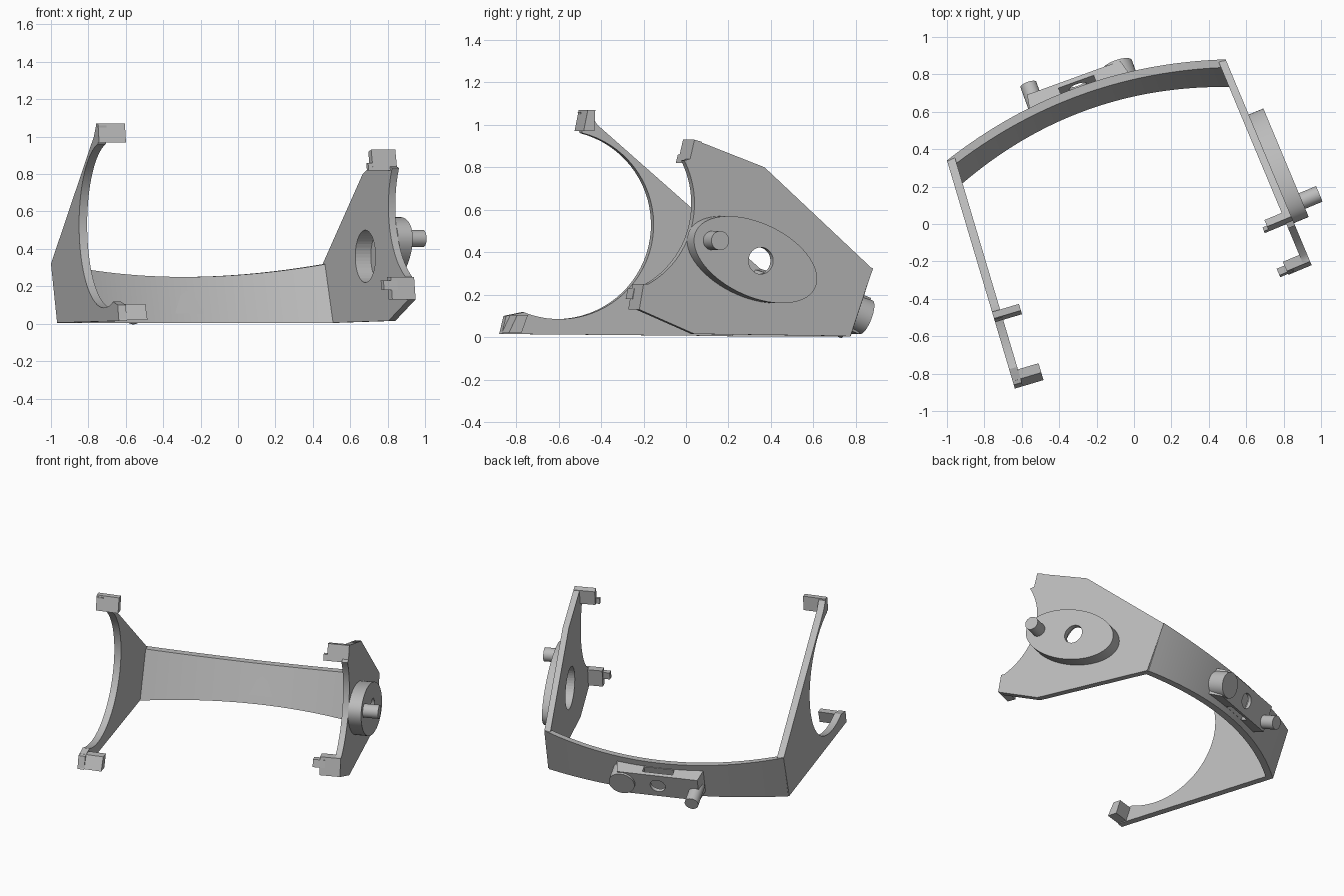
import bpy, bmesh, math
from mathutils import Vector

if "Cube" in bpy.data.objects:
    bpy.data.objects.remove(bpy.data.objects["Cube"])

grey = bpy.data.materials.new("plain_grey")
grey.diffuse_color = (0.5, 0.5, 0.5, 1)
grey.use_nodes = True
grey.node_tree.nodes["Principled BSDF"].inputs["Base Color"].default_value = grey.diffuse_color


def loft(name, rings, closed=False):
    """Solid from equal-length rings of points, capped at both ends."""
    bm = bmesh.new()
    vs = [[bm.verts.new(p) for p in r] for r in rings]
    n = len(vs[0])
    for a, b in zip(vs, vs[1:]):
        for i in range(n):
            j = (i + 1) % n
            bm.faces.new((a[i], a[j], b[j], b[i]))
    bm.faces.new(vs[0])
    bm.faces.new(vs[-1])
    bmesh.ops.recalc_face_normals(bm, faces=bm.faces[:])
    me = bpy.data.meshes.new(name)
    bm.to_mesh(me)
    bm.free()
    ob = bpy.data.objects.new(name, me)
    bpy.context.collection.objects.link(ob)
    me.materials.append(grey)
    return ob


def smooth(ob):
    bpy.ops.object.select_all(action='DESELECT')
    ob.select_set(True)
    bpy.context.view_layer.objects.active = ob
    bpy.ops.object.shade_smooth_by_angle(angle=math.radians(30))


def cut(ob, cutter):
    m = ob.modifiers.new("cut", 'BOOLEAN')
    m.operation = 'DIFFERENCE'
    m.solver = 'EXACT'
    m.object = cutter
    cutter.hide_render = True
    cutter.hide_set(True)


def rod(name, a, b, r, n=40):
    a, b = Vector(a), Vector(b)
    w = (b - a).normalized()
    u = w.orthogonal().normalized()
    v = w.cross(u)
    ring = [r * (math.cos(t) * u + math.sin(t) * v)
            for t in (2 * math.pi * i / n for i in range(n))]
    return loft(name, [[p + q for q in ring] for p in (a, b)])


class Arm:
    """Vertical side plane through a rear corner; k is dx per -dy, side is the x sign."""
    def __init__(self, corner, k, side):
        self.c, self.k = corner, k
        self.inward = Vector((-side, -side * k * side, 0)).normalized()

    def at(self, y, z, d=0):
        return Vector((self.c[0] + (self.c[1] - y) * self.k, y, z)) + self.inward * d

    def slab(self, name, prof, a, b):
        return loft(name, [[self.at(y, z, d) for y, z in prof] for d in (a, b)])


left = Arm((-1.0, 0.34), 0.2975, -1)
left.inward = Vector((1, 0.2975, 0)).normalized()
right = Arm((0.49, 0.88), 0.418, 1)
right.inward = Vector((-1, -0.418, 0)).normalized()

# Left arm: fork plate with a large round bite in its front
bite = [(-0.61 + 0.445 * math.cos(t), 0.53 + 0.445 * math.sin(t))
        for t in (math.radians(76 - 188 * i / 40) for i in range(41))]
smooth(left.slab("left_arm", [(-0.88, 0.015), (0.23, 0.005), (0.34, 0.32), (-0.43, 1.0),
                              (-0.47, 1.06), (-0.51, 1.06)] + bite + [(-0.86, 0.10)], 0, 0.045))
left.slab("left_top_pad", [(-0.525, 0.97), (-0.505, 1.07), (-0.47, 1.07), (-0.475, 0.97)], 0, 0.15)
left.slab("left_bottom_pad", [(-0.88, 0.02), (-0.84, 0.105), (-0.79, 0.105), (-0.82, 0.02)], 0, 0.16)

# Right arm: broad plate with a shallower bite
curve = []
for i in range(31):
    t = math.radians(-62 + 90 * i / 30)
    curve.append((-0.37 + 0.41 * math.cos(t), 0.63 + 0.43 * math.sin(t)))
right_arm = right.slab("right_arm", [(0.04, 0.93), (0.37, 0.80), (0.88, 0.32), (0.77, 0.005),
                                     (0.04, 0.015), (-0.22, 0.13), (-0.20, 0.25)]
                       + curve[:] + [(0.02, 0.84)], 0, 0.04)
smooth(right_arm)
right.slab("right_top_pad", [(0.015, 0.82), (0.04, 0.93), (0.075, 0.92), (0.06, 0.82)], 0, 0.14)
right.slab("right_top_tongue", [(0.015, 0.82), (0.025, 0.86), (0.045, 0.86), (0.04, 0.82)], 0.1, 0.165)
right.slab("right_bottom_pad", [(-0.22, 0.13), (-0.20, 0.25), (-0.15, 0.25), (-0.17, 0.13)], 0, 0.135)
right.slab("right_bottom_tongue", [(-0.215, 0.18), (-0.205, 0.23), (-0.17, 0.23), (-0.18, 0.18)], 0.1, 0.18)

# Oval boss on the right arm, with a stepped round hole and a pin
oval = [(0.295 + 0.29 * math.cos(t), 0.365 + 0.205 * math.cos(t + math.radians(116)))
        for t in (2 * math.pi * i / 64 for i in range(64))]
boss = right.slab("oval_boss", oval, 0, -0.085)
hole = rod("hole_cutter", right.at(0.32, 0.36, 0.1), right.at(0.32, 0.36, -0.2), 0.063)
recess = rod("recess_cutter", right.at(0.335, 0.36, 0.1), right.at(0.335, 0.36, -0.05), 0.14, 48)
cut(right_arm, recess)
cut(boss, recess)
cut(boss, hole)
smooth(boss)
smooth(rod("side_pin", right.at(0.09, 0.455, -0.02), right.at(0.09, 0.455, -0.185), 0.045))

# Rear band: curved strip that leans outward at the top
A, B = Vector((-1.0, 0.34, 0)), Vector((0.49, 0.88, 0))
along = (B - A).normalized()
out = Vector((-along.y, along.x, 0))
rings = []
for i in range(41):
    s = i / 40
    bow = 4 * s * (1 - s)
    base = A.lerp(B, s) + out * 0.13 * bow
    zt = 0.325 - 0.075 * bow
    low = -out * 0.115 * (zt / 0.325)
    up = Vector((0, 0, zt))
    lean = base + low * 0.98
    inner = -out * 0.045
    rings.append([base + up, base + up + inner,
                  lean + inner + Vector((0, 0, 0.003)), lean + Vector((0, 0, 0.003))])
smooth(loft("rear_band", rings))

# Rear housing, square to the leaning band
tilt = math.radians(20)
w = out * math.cos(tilt) - Vector((0, 0, math.sin(tilt)))
v = out * math.sin(tilt) + Vector((0, 0, math.cos(tilt)))
mid = A.lerp(B, 0.5) + out * 0.083 + Vector((0, 0, 0.125))


def local(a, d, h):
    return mid + along * a + w * d + v * h


def housing(name, outline, h0, h1):
    return loft(name, [[local(a, d, h) for a, d in outline] for h in (h0, h1)])


body = housing("rear_housing", [(-0.29, -0.04), (-0.27, 0.075), (0.26, 0.075), (0.29, -0.04)], -0.09, 0.09)
cut(body, housing("slot_cutter", [(-0.10, 0.005), (-0.10, 0.05), (0.10, 0.05), (0.10, 0.005)], -0.3, 0.3))
cut(body, rod("round_cutter", local(0, 0.03, 0), local(0, 0.2, 0), 0.05))

# Rounded ear at one end and pin at the other
smooth(rod("rear_ear", local(0.235, -0.03, 0), local(0.235, 0.09, 0), 0.085))
smooth(rod("rear_pin", local(-0.245, 0.0, -0.03), local(-0.245, 0.17, -0.03), 0.045))
